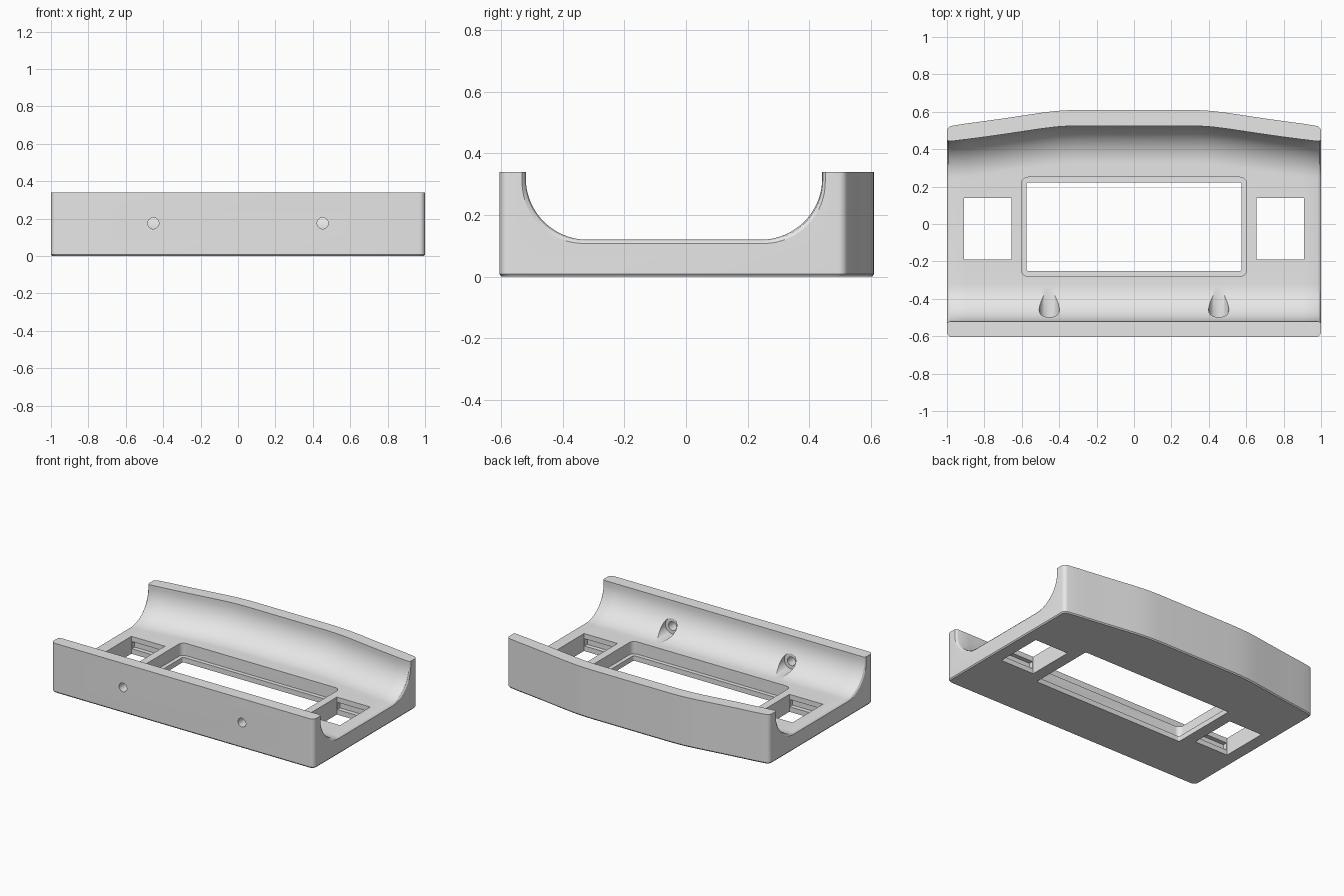
import bpy, bmesh
from math import sin, cos, pi, radians

cube = bpy.data.objects.get("Cube")
if cube:
    bpy.data.objects.remove(cube, do_unlink=True)

grey = bpy.data.materials.new("plain_grey")
grey.use_nodes = True
GREY = (0.8, 0.8, 0.8, 1)
grey.diffuse_color = GREY
grey.node_tree.nodes["Principled BSDF"].inputs["Base Color"].default_value = GREY


def loft(name, loops):
    """Closed solid through a list of equal-length point loops."""
    bm = bmesh.new()
    rings = [[bm.verts.new(p) for p in loop] for loop in loops]
    n = len(rings[0])
    for a, b in zip(rings, rings[1:]):
        for i in range(n):
            j = (i + 1) % n
            bm.faces.new((a[i], a[j], b[j], b[i]))
    bm.faces.new(rings[0])
    bm.faces.new(rings[-1])
    bmesh.ops.recalc_face_normals(bm, faces=bm.faces)
    mesh = bpy.data.meshes.new(name)
    bm.to_mesh(mesh)
    bm.free()
    mesh.materials.append(grey)
    ob = bpy.data.objects.new(name, mesh)
    bpy.context.collection.objects.link(ob)
    return ob


def arc(cx, cy, r, start, end, steps):
    angles = [radians(start + (end - start) * i / steps) for i in range(steps + 1)]
    return [(cx + r * cos(a), cy + r * sin(a)) for a in angles]


def prism(name, outline, z0, z1):
    return loft(name, [[(x, y, z) for x, y in outline] for z in (z0, z1)])


def rectangle(x0, x1, y0, y1, r=0):
    if not r:
        return [(x0, y0), (x1, y0), (x1, y1), (x0, y1)]
    return (arc(x1 - r, y0 + r, r, -90, 0, 6) + arc(x1 - r, y1 - r, r, 0, 90, 6)
            + arc(x0 + r, y1 - r, r, 90, 180, 6) + arc(x0 + r, y0 + r, r, 180, 270, 6))


def rod(name, x, z, r, y0, y1):
    ring = arc(x, z, r, 0, 350, 35)
    return loft(name, [[(px, y, pz) for px, pz in ring] for y in (y0, y1)])


# Back edge, bowed outward in the middle: (x, y) for one half
BACK = [(0.3, 0.61), (0.36, 0.608), (0.42, 0.604), (0.5, 0.594), (0.6, 0.579),
        (0.7, 0.564), (0.8, 0.55), (0.9, 0.537), (1.0, 0.525)]
FRONT, HEIGHT, FLOOR, FILLET = -0.605, 0.34, 0.12, 0.2


def back_y(x):
    x = abs(x)
    if x <= BACK[0][0]:
        return BACK[0][1]
    for (xa, ya), (xb, yb) in zip(BACK, BACK[1:]):
        if x <= xb:
            return ya + (yb - ya) * (x - xa) / (xb - xa)
    return BACK[-1][1]


# Body block with rounded upright corners and a softened bottom edge
half = (arc(0.97, FRONT + 0.03, 0.03, -90, 0, 6) + arc(0.97, 0.495, 0.03, 0, 82, 6)
        + BACK[-2::-1])
outline = half + [(-x, y) for x, y in reversed(half)]
body = loft("holder_body", [
    [(x * 0.994, y * 0.99, 0) for x, y in outline],
    [(x, y, 0.008) for x, y in outline],
    [(x, y, HEIGHT) for x, y in outline]])

# Trough with filleted walls, slightly flared at both open ends
cutters = []
stations = [(x, 0) for x, _ in BACK[:-1]] + [(0.982, 0), (0.993, 0.004), (1.0, 0.012), (1.05, 0.03)]
stations = [(-x, g) for x, g in reversed(stations)] + stations
sections = []
for x, grow in stations:
    front = -0.52 - grow
    back = back_y(x) - 0.085 + grow
    centre = FLOOR - grow + FILLET
    profile = ([(front, 0.5)] + arc(front + FILLET, centre, FILLET, 180, 270, 20)
               + arc(back - FILLET, centre, FILLET, 270, 360, 20) + [(back, 0.5)])
    sections.append([(x, y, z) for y, z in profile])
cutters.append(loft("trough_cutter", sections))

# Central opening with a ledge near the bottom
cutters.append(prism("recess_cutter", rectangle(-0.602, 0.602, -0.28, 0.25, 0.035), 0.035, 0.3))
cutters.append(prism("opening_cutter", rectangle(-0.575, 0.575, -0.252, 0.222, 0.012), -0.1, 0.3))

# Side windows with clip grooves, and screw holes with counterbores
for side, sign in (("left", 1), ("right", -1)):
    x0, x1 = sorted((sign * 0.655, sign * 0.91))
    cutters.append(prism(side + "_window_cutter", rectangle(x0, x1, -0.19, 0.14), -0.1, 0.3))
    cutters.append(prism(side + "_groove_cutter",
                         rectangle(x0 + 0.004, x1 - 0.004, -0.22, 0.17), 0.035, 0.085))
    cutters.append(rod(side + "_screw_cutter", sign * 0.453, 0.175, 0.03, -0.7, -0.4))
    cutters.append(rod(side + "_counterbore_cutter", sign * 0.453, 0.175, 0.054, -0.5, -0.25))

# Cut the body, then drop the cutters
bpy.context.view_layer.objects.active = body
body.select_set(True)
for cutter in cutters:
    cutter.hide_render = True
    mod = body.modifiers.new(cutter.name, 'BOOLEAN')
    mod.operation = 'DIFFERENCE'
    mod.solver = 'EXACT'
    mod.object = cutter
    bpy.ops.object.modifier_apply(modifier=mod.name)
    bpy.data.objects.remove(cutter, do_unlink=True)

bpy.ops.object.select_all(action='DESELECT')
body.select_set(True)
bpy.context.view_layer.objects.active = body
bpy.ops.object.shade_smooth_by_angle(angle=radians(30))
